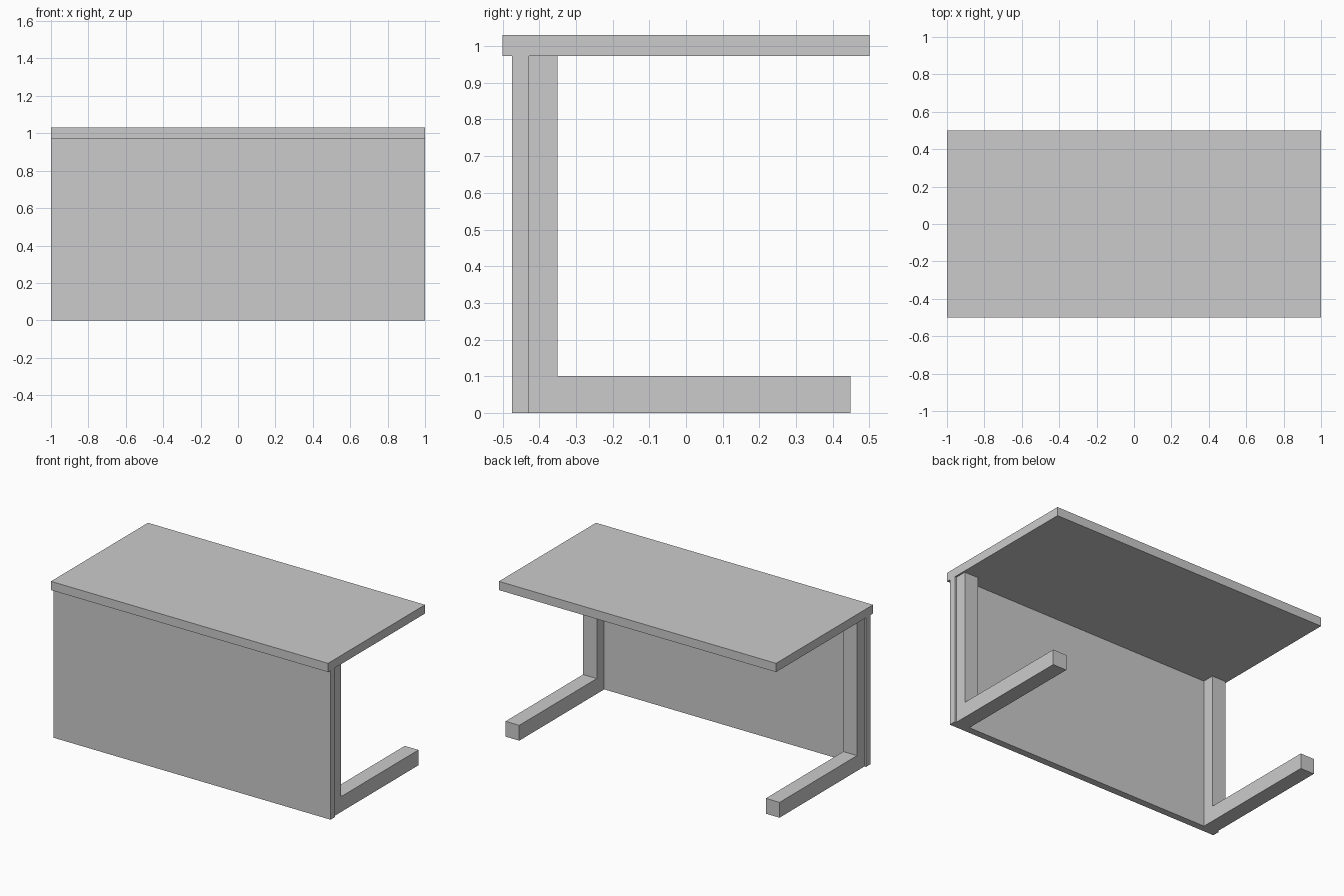
import bpy, bmesh

if "Cube" in bpy.data.objects:
    bpy.data.objects.remove(bpy.data.objects["Cube"])


def extrude_x(name, profile, x0, x1):
    """Extrude a (y, z) outline from x0 to x1."""
    bm = bmesh.new()
    face = bm.faces.new([bm.verts.new((x0, y, z)) for y, z in profile])
    res = bmesh.ops.extrude_face_region(bm, geom=[face])
    verts = [g for g in res["geom"] if isinstance(g, bmesh.types.BMVert)]
    bmesh.ops.translate(bm, verts=verts, vec=(x1 - x0, 0, 0))
    bmesh.ops.recalc_face_normals(bm, faces=bm.faces)
    mesh = bpy.data.meshes.new(name)
    bm.to_mesh(mesh)
    bm.free()
    obj = bpy.data.objects.new(name, mesh)
    bpy.context.collection.objects.link(obj)
    return obj


def rect(y0, y1, z0, z1):
    return [(y0, z0), (y1, z0), (y1, z1), (y0, z1)]


TOP_Z, UNDER_Z = 1.03, 0.973
PANEL_FRONT, PANEL_BACK = -0.474, -0.428

# Desk top and full-width modesty panel
extrude_x("desk_top", rect(-0.5, 0.5, UNDER_Z, TOP_Z), -1, 1)
extrude_x("front_panel", rect(PANEL_FRONT, PANEL_BACK, 0, UNDER_Z), -1, 1)

# L-shaped legs: upright and foot in one piece, slightly inset from the ends
leg_profile = [(PANEL_BACK, 0), (0.448, 0), (0.448, 0.1),
               (-0.351, 0.1), (-0.351, UNDER_Z), (PANEL_BACK, UNDER_Z)]
for side, x0, x1 in (("left", -0.989, -0.89), ("right", 0.89, 0.989)):
    extrude_x(side + "_leg", leg_profile, x0, x1)
